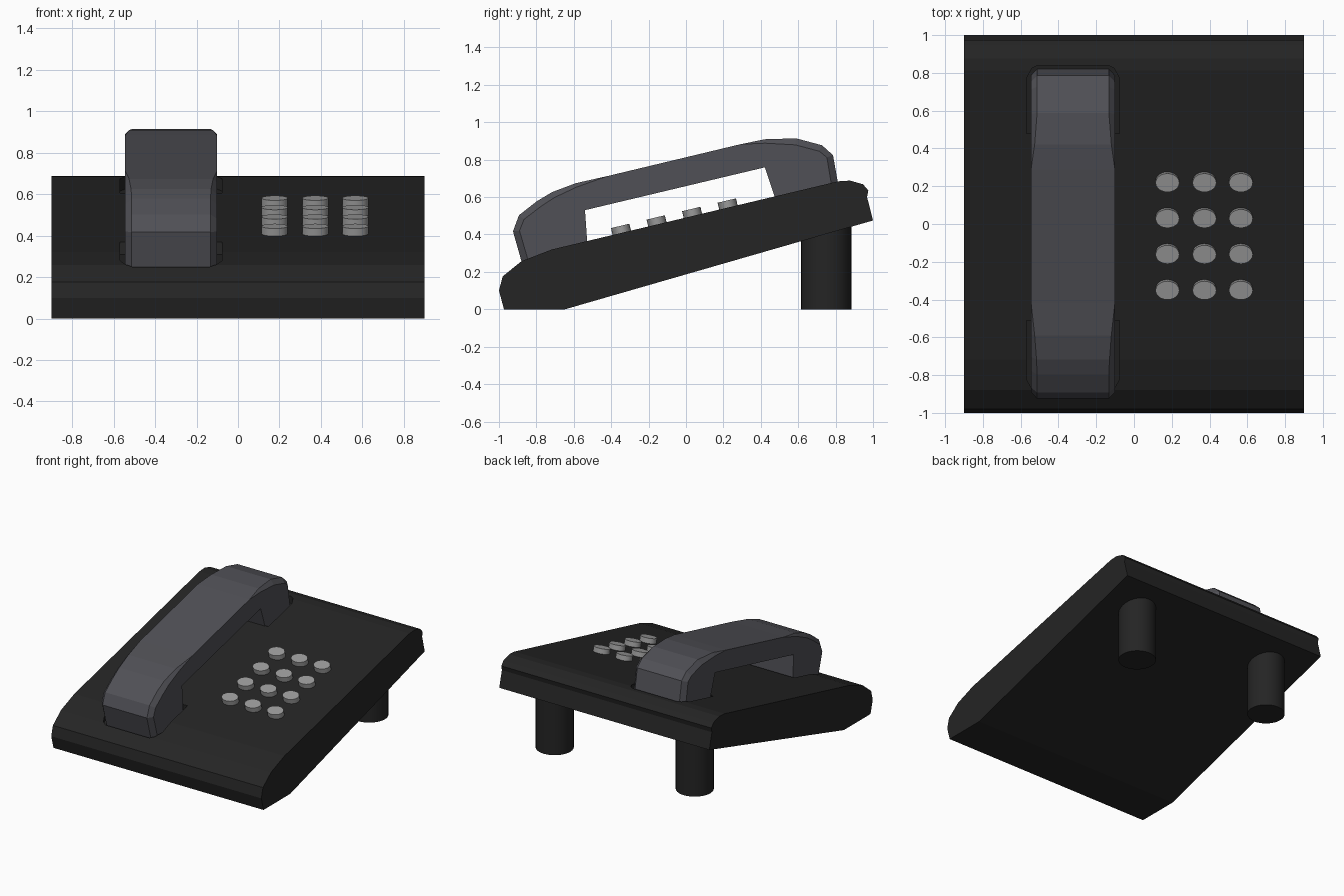
import bpy, bmesh, math
from mathutils import Vector

if "Cube" in bpy.data.objects:
    bpy.data.objects.remove(bpy.data.objects["Cube"])


def material(name, rgb):
    m = bpy.data.materials.new(name)
    m.diffuse_color = (*rgb, 1)
    m.use_nodes = True
    m.node_tree.nodes["Principled BSDF"].inputs["Base Color"].default_value = m.diffuse_color
    return m


BLACK = material("black_plastic", (0.018, 0.018, 0.018))
SLATE = material("slate_plastic", (0.08, 0.08, 0.092))
GREY = material("grey_plastic", (0.33, 0.33, 0.33))


def surface_z(y):
    """Height of the sloping top panel."""
    return 0.4906 + 0.238 * y


def loft(name, rings, mat):
    """Join equal-length closed rings and cap both ends."""
    bm = bmesh.new()
    loops = [[bm.verts.new(p) for p in ring] for ring in rings]
    n = len(loops[0])
    for a, b in zip(loops, loops[1:]):
        for i in range(n):
            j = (i + 1) % n
            bm.faces.new((a[i], a[j], b[j], b[i]))
    bm.faces.new(loops[0])
    bm.faces.new(loops[-1])
    bmesh.ops.remove_doubles(bm, verts=bm.verts, dist=1e-5)
    bmesh.ops.recalc_face_normals(bm, faces=bm.faces)
    me = bpy.data.meshes.new(name)
    bm.to_mesh(me)
    bm.free()
    ob = bpy.data.objects.new(name, me)
    bpy.context.collection.objects.link(ob)
    me.materials.append(mat)
    return ob


def cylinder(name, r, depth, loc, mat, tilt=0, sides=32, scale_y=1):
    bpy.ops.mesh.primitive_cylinder_add(vertices=sides, radius=r, depth=depth,
                                        location=loc, rotation=(tilt, 0, 0))
    ob = bpy.context.object
    ob.name = name
    ob.scale.y = scale_y
    ob.data.materials.append(mat)
    bpy.ops.object.shade_smooth_by_angle(angle=math.radians(35))
    return ob


# Wedge-shaped body
body_profile = [(-0.973, 0), (-0.647, 0), (1.0, 0.475), (0.968, 0.60), (0.975, 0.635),
                (0.947, 0.668), (0.877, 0.688), (0.813, 0.684), (-0.717, 0.32),
                (-0.88, 0.257), (-0.98, 0.176), (-1.0, 0.10)]
body = loft("body", [[(x, y, z) for y, z in body_profile] for x in (-0.9, 0.9)], BLACK)

# Cradle pockets, cut into the top panel parallel to its slope
CX = -0.323
for name, y_in, y_out in (("front", -0.51, -0.89), ("rear", 0.48, 0.84)):
    s = 1 if y_out > 0 else -1
    hw = 0.247
    outline = [(-hw, y_in), (hw, y_in), (hw, y_out - s * 0.07), (hw - 0.03, y_out - s * 0.015),
               (hw - 0.06, y_out), (-hw + 0.06, y_out), (-hw + 0.03, y_out - s * 0.015),
               (-hw, y_out - s * 0.07)]
    cutter = loft(name + "_pocket_cutter",
                  [[(CX + x, y, surface_z(y) + dz) for x, y in outline] for dz in (-0.06, 0.2)],
                  BLACK)
    cutter.hide_render = True
    cutter.hide_set(True)
    mod = body.modifiers.new(name + "_pocket", 'BOOLEAN')
    mod.operation = 'DIFFERENCE'
    mod.solver = 'EXACT'
    mod.object = cutter
bpy.context.view_layer.objects.active = body
body.select_set(True)
for mod in list(body.modifiers):
    bpy.ops.object.modifier_apply(modifier=mod.name)
for ob in [o for o in bpy.data.objects if o.name.endswith("cutter")]:
    bpy.data.objects.remove(ob)

# Handset: y, z, chamfer amount along the outer edge (fades out on the grip)
handset_profile = [(-0.868, 0.215, 1), (-0.925, 0.417, 1), (-0.893, 0.503, 1), (-0.797, 0.578, 1),
                   (-0.717, 0.626, 0.9), (-0.59, 0.674, 0.6), (-0.417, 0.713, 0),
                   (0.289, 0.882, 0), (0.422, 0.909, 0.6), (0.588, 0.914, 1), (0.727, 0.877, 1),
                   (0.786, 0.824, 1), (0.822, 0.62, 1),
                   (0.495, 0.54, 0), (0.422, 0.759, 0), (-0.54, 0.53, 0), (-0.524, 0.30, 0)]
HW = 0.222
pts = [Vector((y, z)) for y, z, c in handset_profile]
edge, face = [], []
for i, (y, z, c) in enumerate(handset_profile):
    if i in (0, 12):                       # foot corners move along the foot
        inward = Vector((1, 0.238)) if i == 0 else Vector((-1, -0.238))
    else:
        t = pts[(i + 1) % len(pts)] - pts[i - 1]
        inward = Vector((t.y, -t.x)).normalized()
    edge.append((pts[i] + inward * 0.035 * c, HW))
    face.append((pts[i], HW - 0.032 * c))
loft("handset", [[(CX + s * w, p.x, p.y) for p, w in ring]
                 for s, ring in ((-1, edge), (-1, face), (1, face), (1, edge))], SLATE)

# Keypad
tilt = math.atan(0.238)
for x in (0.177, 0.373, 0.566):
    for y in (0.225, 0.035, -0.155, -0.345):
        cylinder("key", 0.063, 0.06, (x, y, surface_z(y) + 0.008), GREY, tilt, 24, 0.8)

# Rear legs
for x in (-0.6, 0.6):
    cylinder("rear_leg", 0.134, 0.46, (x, 0.75, 0.23), BLACK)
